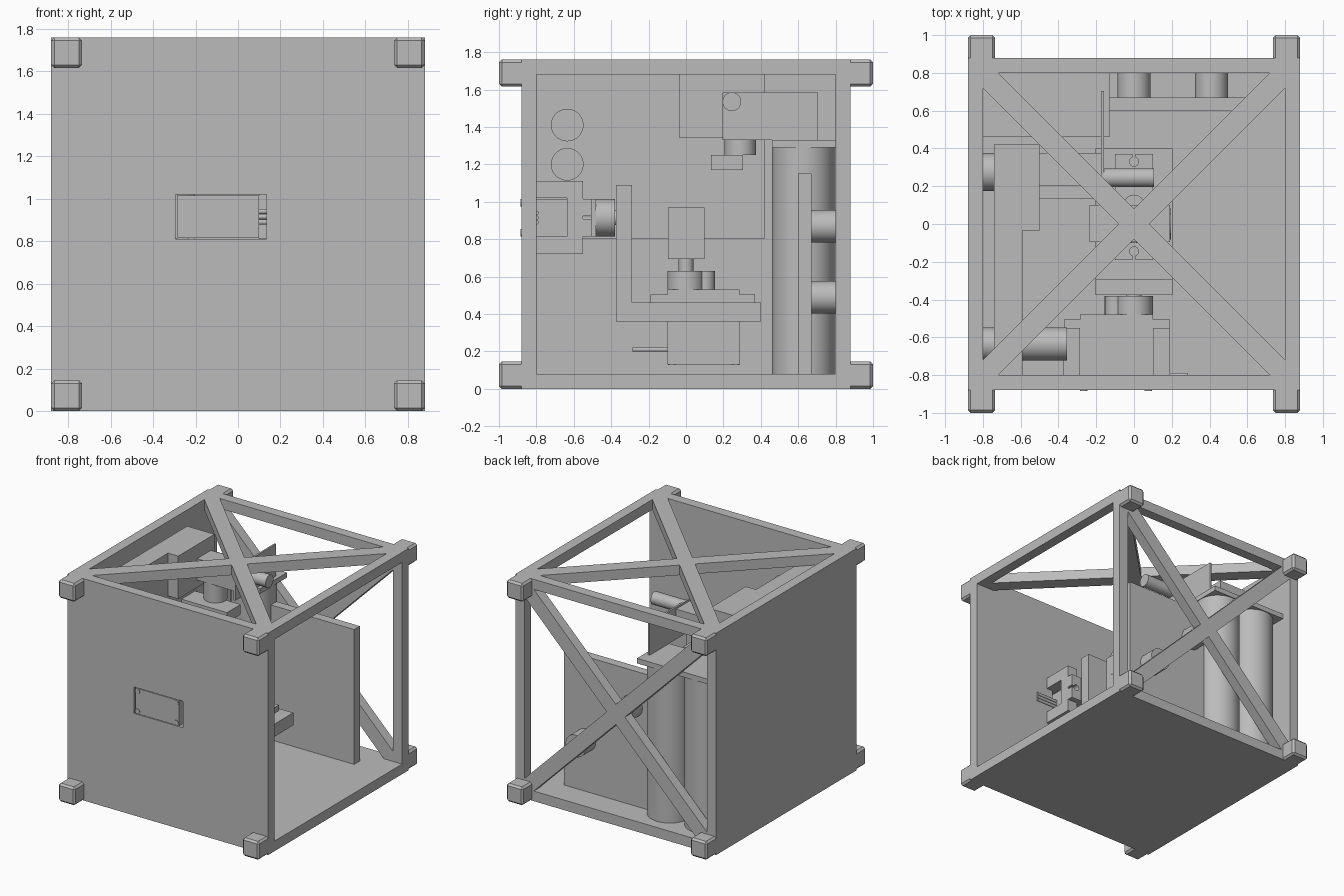
import bpy, bmesh, math
from mathutils import Matrix, Vector

cube = bpy.data.objects.get("Cube")
if cube:
    bpy.data.objects.remove(cube, do_unlink=True)

grey = bpy.data.materials.new("plain_grey")
grey.use_nodes = True
grey.diffuse_color = (0.5, 0.5, 0.5, 1)
grey.node_tree.nodes["Principled BSDF"].inputs["Base Color"].default_value = (0.5, 0.5, 0.5, 1)
ID = Matrix.Identity(4)


def finish(name, bm, mat=ID, smooth=False):
    bmesh.ops.recalc_face_normals(bm, faces=bm.faces)
    me = bpy.data.meshes.new(name)
    bm.to_mesh(me)
    bm.free()
    me.materials.append(grey)
    ob = bpy.data.objects.new(name, me)
    bpy.context.collection.objects.link(ob)
    ob.matrix_world = mat
    if smooth:
        bpy.ops.object.select_all(action='DESELECT')
        ob.select_set(True)
        bpy.context.view_layer.objects.active = ob
        bpy.ops.object.shade_smooth_by_angle()
    return ob


def box(name, x, y, z, mat=ID, bevel=0):
    """Box from three (low, high) ranges."""
    bm = bmesh.new()
    mid = Vector([(a + b) / 2 for a, b in (x, y, z)])
    size = Matrix.Diagonal([b - a for a, b in (x, y, z)] + [1])
    bmesh.ops.create_cube(bm, size=1, matrix=Matrix.Translation(mid) @ size)
    if bevel:
        bmesh.ops.bevel(bm, geom=bm.edges[:], offset=bevel, segments=1, affect='EDGES')
    return finish(name, bm, mat)


def rod(name, start, end, radius, mat=ID):
    """Cylinder between two points."""
    a, b = Vector(start), Vector(end)
    turn = (b - a).to_track_quat('Z', 'Y').to_matrix().to_4x4()
    bm = bmesh.new()
    bmesh.ops.create_cone(bm, cap_ends=True, segments=40, radius1=radius, radius2=radius,
                          depth=(b - a).length, matrix=Matrix.Translation((a + b) / 2) @ turn)
    return finish(name, bm, mat, True)


def prism(name, points, depth, mat=ID):
    """Outline in local xy, extruded along local z."""
    bm = bmesh.new()
    face = bm.faces.new([bm.verts.new((p[0], p[1], 0)) for p in points])
    top = bmesh.ops.extrude_face_region(bm, geom=[face])["geom"]
    bmesh.ops.translate(bm, vec=(0, 0, depth), verts=[v for v in top if isinstance(v, bmesh.types.BMVert)])
    return finish(name, bm, mat)


def cut(target, cutter):
    mod = target.modifiers.new("cut", 'BOOLEAN')
    mod.operation = 'DIFFERENCE'
    mod.solver = 'EXACT'
    mod.object = cutter
    cutter.hide_render = True
    cutter.hide_set(True)


# Shell: closed front, left-hand wall and floor, open elsewhere
W, I, H, T = 0.88, 0.8, 1.76, 1.68
front = box("front_panel", (-W, W), (-W, -I), (0, H))
cut(front, box("servo_window_cutter", (-0.295, 0.135), (-1, -0.7), (0.81, 1.02)))
box("side_panel", (-W, -I), (-I, W), (0, H))
box("floor_panel", (-I, W), (-I, W), (0, 0.08))
box("top_side_bar", (I, W), (-I, W), (T, H))
box("top_back_bar", (-I, I), (I, W), (T, H))
box("back_post", (I, W), (I, W), (0.08, T))

# Corner feet at both ends
for sx in (-1, 1):
    for sy in (-1, 1):
        for z in (0, H - 0.145):
            box("corner_foot", sorted((sx * 0.735, sx * W)), sorted((sy * 0.86, sy)),
                (z, z + 0.145), bevel=0.015)

# Cross braces on the top and back
back_turn = Matrix.Translation((0, W, W)) @ Matrix.Rotation(math.pi / 2, 4, 'X')
for place, mat in (("top", Matrix.Translation((0, 0, T))), ("back", back_turn)):
    for s in (-1, 1):
        k = I - 0.08
        band = [(I, I), (I, k), (-k, -I), (-I, -I), (-I, -k), (k, I)]
        prism(place + "_brace", [(s * x, y) for x, y in band], 0.08, mat)


def servo(label, mat):
    """Servo with its shaft on local z and mounting face at local z = 0."""
    box(label + "_body", (-0.1, 0.285), (-0.1, 0.1), (-0.33, 0.07), mat)
    flange = box(label + "_flange", (-0.19, 0.37), (-0.1, 0.1), (0, 0.045), mat)
    for u, end in ((-0.145, -0.2), (0.33, 0.38)):
        cut(flange, rod("hole_cutter", (u, 0, -0.05), (u, 0, 0.1), 0.024, mat))
        cut(flange, box("slot_cutter", sorted((u, end)), (-0.008, 0.008), (-0.06, 0.11), mat))
    rod(label + "_gear_cap", (0, 0, 0.06), (0, 0, 0.17), 0.1, mat)
    rod(label + "_idler_cap", (0.1, 0, 0.06), (0.1, 0, 0.17), 0.055, mat)
    rod(label + "_shaft", (0, 0, 0.16), (0, 0, 0.24), 0.04, mat)
    for v in (-0.025, 0, 0.025):
        rod(label + "_wire", (-0.09, v, -0.25), (-0.285, v, -0.25), 0.012, mat)
    for u in (-0.075, 0.265):
        for v in (-0.08, 0.08):
            rod(label + "_screw", (u, v, -0.334), (u, v, -0.32), 0.02, mat)


front_axes = Matrix(((-1, 0, 0, 0), (0, 0, 1, -0.55), (0, 1, 0, 0.915), (0, 0, 0, 1)))
servo("tilt_servo", front_axes)
servo("pan_servo", Matrix.Translation((0, 0, 0.46)) @ Matrix.Rotation(math.pi / 2, 4, 'Z'))

# Notched stands holding the front servo
notch = [(-I, 0.72), (-0.55, 0.72), (-0.55, 1.11), (-I, 1.11),
         (-I, 1.02), (-0.635, 1.02), (-0.635, 0.815), (-I, 0.815)]
yz_to_x = Matrix(((0, 0, 1, 0), (1, 0, 0, 0), (0, 1, 0, 0), (0, 0, 0, 1)))
for x in (-0.375, 0.1):
    prism("servo_stand", notch, 0.09, Matrix.Translation((x, 0, 0)) @ yz_to_x)

# Swinging bracket and sensor head
ell = [(-0.375, 0.36), (0.4, 0.36), (0.4, 0.46), (-0.29, 0.46), (-0.29, 1.09), (-0.375, 1.09)]
prism("swing_bracket", ell, 0.41, Matrix.Translation((-0.205, 0, 0)) @ yz_to_x)
box("sensor_head", (-0.235, 0.19), (-0.095, 0.1), (0.695, 0.97))
rod("sensor_lens", (0.18, 0, 0.88), (0.195, 0, 0.88), 0.082)

# Twin tanks with cover
for x in (-0.3, -0.63):
    rod("tank", (x, 0.627, 0.08), (x, 0.627, 1.29), 0.167)
box("tank_cover", (-I, -0.13), (0.46, I), (1.29, 1.33))

# Partition with two rear ports
box("partition", (-0.13, 0.6), (0.598, 0.67), (0.08, 1.15))
for x, z in ((0, 0.87), (0.41, 0.49)):
    rod("rear_port", (x, 0.66, z), (x, I, z), 0.087)

# Electronics case on the side wall
box("electronics_case", (-0.74, -0.59), (-I, 0.42), (0.8, T))
box("upper_module", (-0.6, -0.5), (-0.035, 0.42), (1.34, T))
for z in (1.2, 1.41):
    rod("case_cylinder", (-I, -0.635, z), (-0.355, -0.635, z), 0.087)
rod("case_standoff", (-I, 0.275, 1.3), (-0.73, 0.275, 1.3), 0.1)

# Arm, optics block and upright plate
box("side_arm", (-0.6, -0.19), (0.134, 0.305), (1.17, 1.25))
box("optics_block", (-0.51, -0.17), (0.2, 0.375), (1.4, 1.57))
rod("optics_barrel", (-0.4, 0.29, 1.25), (-0.4, 0.29, 1.41), 0.085)
box("upright_plate", (-0.175, -0.16), (0.195, 0.705), (1.33, 1.585))
rod("sight_tube", (-0.165, 0.245, 1.535), (0.105, 0.245, 1.535), 0.05)
